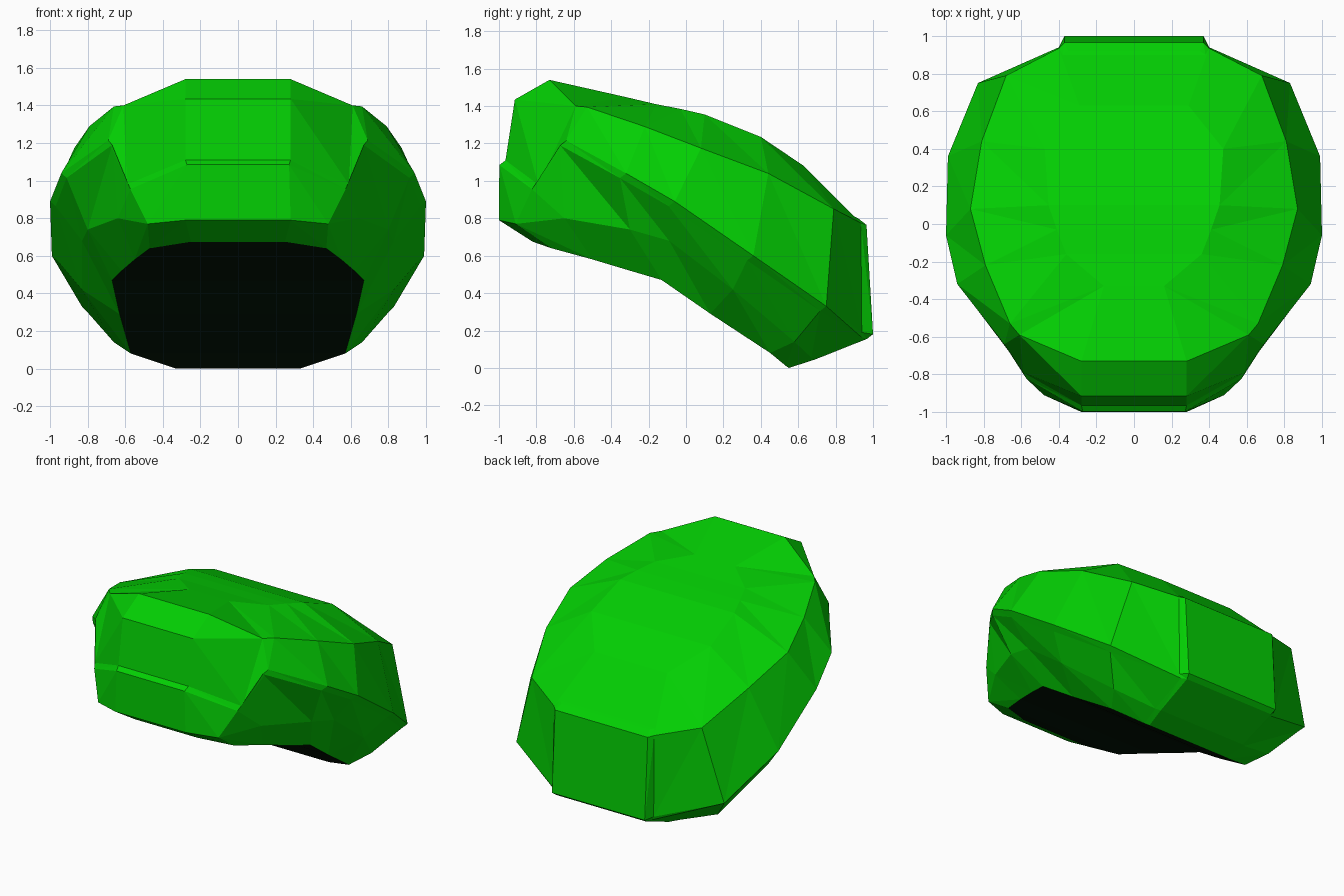
import bpy, bmesh

if "Cube" in bpy.data.objects:
    bpy.data.objects.remove(bpy.data.objects["Cube"])


def material(name, rgb):
    m = bpy.data.materials.new(name)
    m.diffuse_color = (*rgb, 1)
    m.use_nodes = True
    m.node_tree.nodes["Principled BSDF"].inputs["Base Color"].default_value = m.diffuse_color
    return m


green = material("leaf green", (0.001, 0.62, 0.001))
dark = material("shadow green", (0.001, 0.008, 0.002))

# Half rings on the right side, each running from the front to the back
rim = [(.25, -.82, .675), (.47, -.72, .64), (.55, -.5, .58), (.62, -.3, .52),
       (.67, -.13, .47), (.63, .13, .29), (.57, .45, .08), (.33, .55, 0)]
lower = [(.28, -1, .79), (.48, -.91, .77), (.64, -.65, .8), (.8, -.3, .74),
         (.83, -.09, .68), (.83, .25, .42), (.66, .58, .14), (.35, .69, .045)]
ridge = [(.28, -.965, 1.11), (.59, -.79, .98), (.69, -.64, 1.215), (.94, -.32, 1.04),
         (1, -.06, .89), (.99, .36, .6), (.83, .75, .33), (.37, 1, .18)]
shoulder = [(.28, -.915, 1.435), (.61, -.59, 1.4), (.66, -.53, 1.395), (.79, -.22, 1.29),
            (.87, .08, 1.175), (.81, .44, 1.04), (.68, .79, .85), (.37, .965, .765)]
crown = [(.28, -.73, 1.54), (.16, -.33, 1.45), (.36, -.16, 1.41), (.41, -.03, 1.385),
         (.455, .1, 1.355), (.475, .4, 1.235), (.29, .63, 1.08), (.35, .92, .8)]
# The lower band sits slightly forward of and inside the upper ridge
band_top = [(x * .97, y - .033, z - .025) for x, y, z in ridge]


def tail_step(ring, depth):
    """Recess the rear side panels beside the tail by one extra station."""
    x, y, z = ring[-1]
    return ring[:-1] + [(x + .03, y - depth, z + .01), ring[-1]]


def centre(ring):
    return [(0, y, z) for x, y, z in ring]


def close(ring):
    """Carry a half ring to the mirror plane at both ends."""
    c = centre(ring)
    return [c[0]] + ring + [c[-1]]


def shell(name, rings, mat):
    """Loft half rings with triangles, then mirror across x."""
    bm = bmesh.new()
    rows = [[bm.verts.new(p) for p in close(r)] for r in rings]
    for a, b in zip(rows, rows[1:]):
        for i in range(len(a) - 1):
            for tri in ((a[i], a[i + 1], b[i]), (a[i + 1], b[i + 1], b[i])):
                p, q, r = (v.co for v in tri)
                if (q - p).cross(r - p).length > 1e-6:
                    bm.faces.new(tri)
    bmesh.ops.remove_doubles(bm, verts=bm.verts, dist=1e-5)
    me = bpy.data.meshes.new(name)
    bm.to_mesh(me)
    bm.free()
    me.materials.append(mat)
    ob = bpy.data.objects.new(name, me)
    bpy.context.collection.objects.link(ob)
    ob.modifiers.new("mirror", "MIRROR").merge_threshold = 0.0005
    return ob


rim, crown = tail_step(rim, .015), tail_step(crown, .02)
lower, band_top = tail_step(lower, .02), tail_step(band_top, .03)
ridge, shoulder = tail_step(ridge, .06), tail_step(shoulder, .03)

# Faceted outer dome with its overhanging lower band
shell("outer_dome", [rim, lower, band_top, ridge, shoulder, crown, centre(crown)], green)
# Dark sloping underside
shell("underside", [centre(rim), rim], dark)
